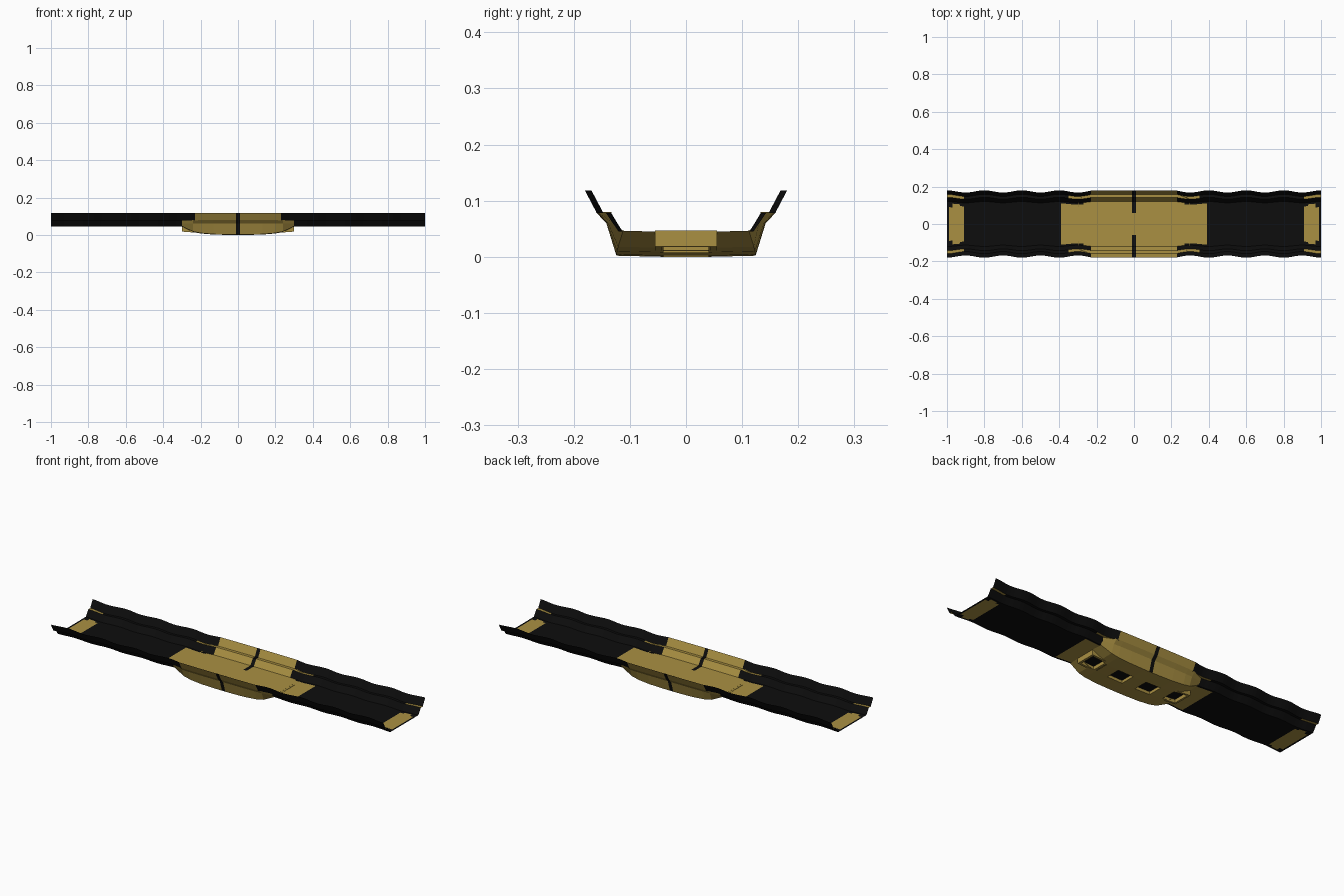
import bpy, bmesh, math

if "Cube" in bpy.data.objects:
    bpy.data.objects.remove(bpy.data.objects["Cube"])

def material(name, rgb):
    m = bpy.data.materials.new(name)
    m.diffuse_color = (*rgb, 1)
    m.use_nodes = True
    m.node_tree.nodes["Principled BSDF"].inputs["Base Color"].default_value = m.diffuse_color
    return m

BLACK = material("black", (0.004, 0.004, 0.004))
GOLD = material("gold", (0.40, 0.28, 0.055))

def finish(bm, name):
    me = bpy.data.meshes.new(name)
    bm.normal_update()
    bm.to_mesh(me)
    bm.free()
    me.materials.append(BLACK)
    me.materials.append(GOLD)
    ob = bpy.data.objects.new(name, me)
    bpy.context.collection.objects.link(ob)
    return ob

def loft(bm, sections):
    """Skin rows of points; returns nothing, faces are in bm."""
    rows = [[bm.verts.new(p) for p in s] for s in sections]
    for a, b in zip(rows, rows[1:]):
        for i in range(len(a) - 1):
            bm.faces.new((a[i], b[i], b[i + 1], a[i + 1]))
    bm.normal_update()

def wave(x):
    if abs(x) < 0.24:
        return 0.012 - 0.03 * x * x
    return 0.006 + 0.006 * math.cos(2 * math.pi * x / 0.2)

def recess(bm, faces, depth):
    """Sink black pockets upward into an underside."""
    for f in faces:
        ret = bmesh.ops.extrude_discrete_faces(bm, faces=[f])
        top = ret["faces"][0]
        bmesh.ops.translate(bm, verts=top.verts, vec=(0, 0, depth))
        top.material_index = 0

xs = [-1.0] + [-0.99 + 0.02 * i for i in range(100)] + [1.0]

# flat deck with gold centre and gold pads at the ends
def deck_gold(x, y):
    x, y = abs(x), abs(y)
    if x < 0.01 and y > 0.06:
        return 0
    if x < 0.39:
        return int(y < 0.108 or x < 0.27)
    if 0.91 < x < 0.99:
        return int(y < 0.105 - max(0, x - 0.96) * 0.9 - max(0, 0.93 - x) * 0.9)
    return 0

bm = bmesh.new()
n = 24
secs = []
for x in xs:
    w = 0.113 + wave(x) * 0.6
    secs.append([(x, w * (2 * i / n - 1), 0.045) for i in range(n + 1)])
loft(bm, secs)
for f in bm.faces:
    c = f.calc_center_median()
    f.material_index = deck_gold(c.x, c.y)
finish(bm, "deck")

# stepped wavy side walls
profile = [(0.113, 0.045, 0.6), (0.133, 0.078, 0.8), (0.147, 0.078, 1), (0.168, 0.118, 1)]
for side, name in ((1, "back_wall"), (-1, "front_wall")):
    bm = bmesh.new()
    loft(bm, [[(x, side * (y + k * wave(x)), z) for y, z, k in profile] for x in xs])
    for f in bm.faces:
        c = f.calc_center_median()
        x = abs(c.x)
        shelf = abs(c.z - 0.078) < 0.003
        f.material_index = int(0.01 < x < 0.235 or (shelf and (0.01 < x < 0.36 or x > 0.91)))
    finish(bm, name)

# shallow gold hull under the middle: x, bottom height, narrowing
half = [(0.01, 0.0, 0), (0.04, 0.0, 0), (0.13, 0.002, 0), (0.2, 0.008, 0.001),
        (0.24, 0.016, 0.003), (0.30, 0.0445, 0.012)]
stations = [(-x, z, d) for x, z, d in reversed(half)] + half
bm = bmesh.new()
secs = []
for x, zb, d in stations:
    up = 0.0 if abs(x) < 0.29 else 0.016
    right = [(0.04, zb), (0.124 - d, zb + 0.002), (0.142 - d, 0.06), (0.161 - d - up, 0.08)]
    pts = [(-y, z) for y, z in reversed(right)] + right
    secs.append([(x, y, z) for y, z in pts])
loft(bm, secs)
pockets, hidden = [], []
for f in bm.faces:
    c = f.calc_center_median()
    f.material_index = 1
    if abs(c.x) < 0.01 and abs(c.y) > 0.1:
        f.material_index = 0
    if abs(c.y) < 0.03:
        if 0.04 < abs(c.x) < 0.13:
            pockets.append(f)
        elif abs(c.x) > 0.2:
            hidden.append(f)
recess(bm, pockets, 0.015)
bmesh.ops.delete(bm, geom=hidden, context="FACES")
finish(bm, "hull")

# raised slab along the middle of the deck
bm = bmesh.new()
bmesh.ops.create_cube(bm, size=1)
for v in bm.verts:
    v.co = (v.co.x * 0.58, v.co.y * 0.11, 0.0445 + v.co.z * 0.005)
for f in bm.faces:
    f.material_index = 1
finish(bm, "centre_slab")

# end blocks that stick out of the hull, each with a pocket below
for side, name in ((1, "right_end_block"), (-1, "left_end_block")):
    bm = bmesh.new()
    bmesh.ops.create_cube(bm, size=1)
    for v in bm.verts:
        outer = v.co.x * side > 0
        z = 0.0465 if v.co.z > 0 else (0.018 if outer else 0.010)
        v.co = (side * (0.30 if outer else 0.2), v.co.y * 0.11, z)
    for f in bm.faces:
        f.material_index = 1
    bm.normal_update()
    under = min(bm.faces, key=lambda f: f.calc_center_median().z)
    bmesh.ops.inset_region(bm, faces=[under], thickness=0.016)
    recess(bm, [under], 0.018)
    finish(bm, name)
